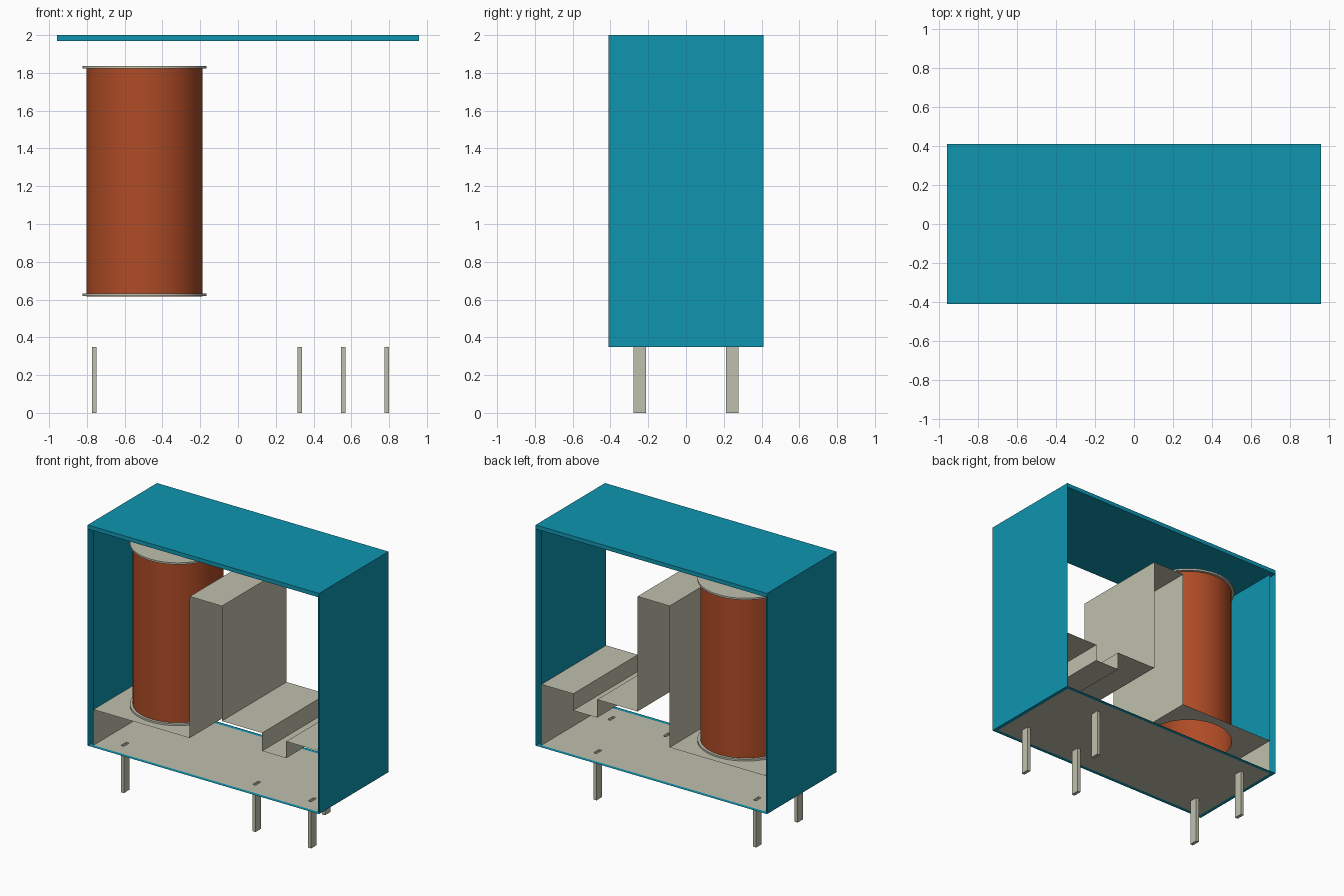
import bpy, bmesh, math
from mathutils import Vector

cube = bpy.data.objects.get("Cube")
if cube:
    bpy.data.objects.remove(cube, do_unlink=True)


def material(name, rgb):
    m = bpy.data.materials.new(name)
    m.use_nodes = True
    m.diffuse_color = (*rgb, 1)
    m.node_tree.nodes["Principled BSDF"].inputs["Base Color"].default_value = (*rgb, 1)
    return m


TEAL = material("teal_plastic", (0.0046, 0.30, 0.435))
GREY = material("warm_grey", (0.53, 0.53, 0.425))
COPPER = material("copper_winding", (0.43, 0.071, 0.019))


def finish(name, bm, mat):
    mesh = bpy.data.meshes.new(name)
    bm.to_mesh(mesh)
    bm.free()
    mesh.materials.append(mat)
    ob = bpy.data.objects.new(name, mesh)
    bpy.context.collection.objects.link(ob)
    return ob


def sheet(name, profile, half_y, mat):
    """Sweep an open x-z profile along y."""
    bm = bmesh.new()
    rows = [[bm.verts.new((x, s * half_y, z)) for s in (-1, 1)] for x, z in profile]
    for a, b in zip(rows, rows[1:]):
        bm.faces.new((a[0], b[0], b[1], a[1]))
    return finish(name, bm, mat)


def rect(x0, x1, y0, y1):
    return [(x0, y0), (x1, y0), (x1, y1), (x0, y1)]


def circle(cx, r, n=64):
    return [(cx + r * math.cos(2 * math.pi * i / n), r * math.sin(2 * math.pi * i / n))
            for i in range(n)]


def plate(name, z, loops, mat, up=1):
    """Flat plate: first loop is the outline, the others are holes."""
    bm = bmesh.new()
    edges = []
    for loop in loops:
        vs = [bm.verts.new((x, y, z)) for x, y in loop]
        edges += [bm.edges.new((vs[i - 1], vs[i])) for i in range(len(vs))]
    bmesh.ops.triangle_fill(bm, edges=edges, use_beauty=True, normal=Vector((0, 0, up)))
    return finish(name, bm, mat)


def box(name, x0, x1, y0, y1, z0, z1, mat, open_top=False):
    bm = bmesh.new()
    low, high = ([bm.verts.new((x, y, z)) for x, y in rect(x0, x1, y0, y1)] for z in (z0, z1))
    bm.faces.new(low[::-1])
    if not open_top:
        bm.faces.new(high)
    for i in range(4):
        j = (i + 1) % 4
        bm.faces.new((low[i], low[j], high[j], high[i]))
    return finish(name, bm, mat)


def lathe(name, cx, profile, mat, n=64):
    """Revolve an r-z profile round a vertical axis at x = cx."""
    bm = bmesh.new()
    rings = [[bm.verts.new((x, y, z)) for x, y in
              [(cx + px * r, py * r) for px, py in circle(0, 1, n)]] for r, z in profile]
    for a, b in zip(rings, rings[1:]):
        for i in range(n):
            j = (i + 1) % n
            bm.faces.new((a[i], a[j], b[j], b[i]))
    ob = finish(name, bm, mat)
    bpy.ops.object.select_all(action="DESELECT")
    ob.select_set(True)
    bpy.context.view_layer.objects.active = ob
    bpy.ops.object.shade_smooth_by_angle(angle=math.radians(35))
    return ob


# Main dimensions
OX, OY = 0.957, 0.41      # cover outside
IX, IY = 0.93, 0.382      # cover inside
FLOOR, CEIL, TOP = 0.35, 1.97, 2.0
COIL_X, COIL_R = -0.495, 0.308
SHELF = 0.617

# Cover: lid, double-skinned ends, bottom rim; open front and back
box("cover_lid", -OX, OX, -OY, OY, CEIL, TOP, TEAL)
for side, s in (("left", 1), ("right", -1)):
    outer = [(s * OX, CEIL), (s * OX, FLOOR)][::s]
    inner = [(s * IX, FLOOR), (s * IX, CEIL)][::s]
    sheet(f"cover_{side}_outer_wall", outer, OY, TEAL)
    sheet(f"cover_{side}_inner_wall", inner, IY, TEAL)
plate("cover_bottom_rim", FLOOR, [rect(-OX, OX, -OY, OY), rect(-IX, IX, -IY, IY)], TEAL, -1)

# Contact pins: two at the coil end, three at the switching end
PINS = [(-0.762, -0.245), (-0.762, 0.245), (0.327, -0.245), (0.558, 0.245), (0.787, -0.245)]
slots = []
for i, (x, y) in enumerate(PINS, 1):
    foot = (x - 0.012, x + 0.012, y - 0.032, y + 0.032)
    box(f"pin_{i}", *foot, 0, FLOOR, GREY, open_top=True)
    slots.append(rect(*foot))

# Base with a slot above each pin
plate("base", FLOOR, [rect(-IX, IX, -IY, IY)] + slots, GREY)

# Inner frame: end skirt, coil shelf with round opening, tower, stepped contact deck
E = IX - 0.002
sheet("frame_end_skirt", [(-E, SHELF), (-E, FLOOR)], IY, GREY)
plate("coil_shelf", SHELF, [rect(-E, -0.132, -IY, IY), circle(COIL_X, COIL_R)], GREY)
sheet("frame_tower_and_deck",
      [(-0.132, SHELF), (-0.132, 1.675), (0.134, 1.675), (0.134, 0.815), (0.467, 0.815),
       (0.467, 0.68), (0.666, 0.68), (0.666, 0.805), (E, 0.805), (E, FLOOR)], IY, GREY)

# Coil: open winding tube between two flanges
lathe("coil_winding", COIL_X, [(COIL_R, SHELF), (COIL_R, 1.83)], COPPER)
lathe("coil_bottom_flange", COIL_X,
      [(COIL_R, 0.619), (0.328, 0.619), (0.328, 0.632), (COIL_R, 0.632)], GREY)
lathe("coil_top_flange", COIL_X,
      [(0.001, 1.824), (0.328, 1.824), (0.328, 1.837), (0.001, 1.837)], GREY)
